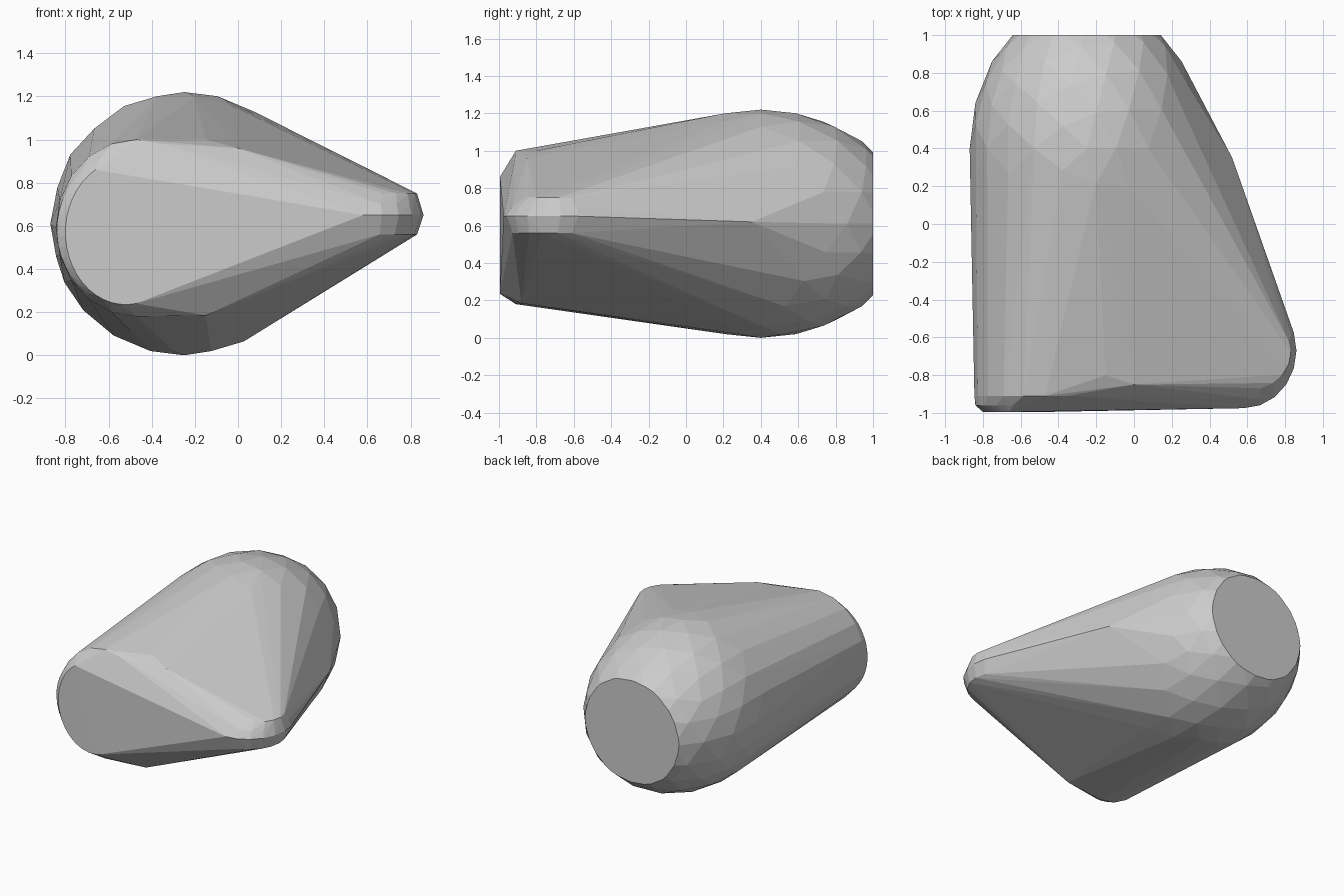
import bpy
import bmesh
from math import sin, cos, radians
from mathutils import Matrix, Vector

default = bpy.data.objects.get("Cube")
if default:
    bpy.data.objects.remove(default, do_unlink=True)

# Plain grey material
grey = bpy.data.materials.new("plain grey")
grey.use_nodes = True
colour = (0.6, 0.6, 0.6, 1)
grey.diffuse_color = colour
grey.node_tree.nodes["Principled BSDF"].inputs["Base Color"].default_value = colour

bm = bmesh.new()


def arc(centre, rx, ry, upright, start=0, end=360, steps=20):
    """Add the points of an elliptical arc, upright (xz) or lying (xy)."""
    for i in range(steps + 1):
        a = radians(start + (end - start) * i / steps)
        u, v = rx * cos(a), ry * sin(a)
        offset = Vector((u, 0, v)) if upright else Vector((u, v, 0))
        bm.verts.new(Vector(centre) + offset)


# Rounded back bulb, cut flat at its rear end
bulb = Matrix.Translation((-0.25, 0.4, 0.61)) @ Matrix.Diagonal((0.62, 0.785, 0.61, 1))
bmesh.ops.create_icosphere(bm, subdivisions=3, radius=1, matrix=bulb)
bmesh.ops.bisect_plane(bm, geom=bm.verts[:] + bm.edges[:] + bm.faces[:],
                       plane_co=(0, 1, 0), plane_no=(0, 1, 0), clear_outer=True)
bmesh.ops.delete(bm, geom=bm.faces[:], context='FACES_ONLY')
bmesh.ops.delete(bm, geom=bm.edges[:], context='EDGES_FACES') if not bm.verts else None

# Large rounded front end with a bevelled rim
arc((-0.47, -0.91, 0.59), 0.375, 0.41, True)
arc((-0.50, -0.96, 0.58), 0.34, 0.36, True, 115, 285)
arc((-0.52, -0.995, 0.57), 0.28, 0.335, True, 120, 280)

# Small rounded side corner
arc((0.60, -0.68, 0.75), 0.23, 0.20, False)
arc((0.58, -0.67, 0.70), 0.265, 0.27, False)
arc((0.58, -0.67, 0.65), 0.28, 0.305, False)
arc((0.58, -0.69, 0.56), 0.25, 0.25, False)

# Ridge corners between the ends
for point in ((0.52, 0.35, 0.62), (-0.15, -0.8, 1.0), (0, -0.85, 0.96), (-0.15, -0.88, 0.185)):
    bm.verts.new(point)

# Wrap all ends in one faceted skin
shell = bmesh.new()
for v in bm.verts:
    shell.verts.new(v.co)
bm.free()
bmesh.ops.remove_doubles(shell, verts=shell.verts[:], dist=0.002)
hull = bmesh.ops.convex_hull(shell, input=shell.verts[:])
loose = [v for v in shell.verts if not v.link_faces]
bmesh.ops.delete(shell, geom=loose, context='VERTS')
bmesh.ops.recalc_face_normals(shell, faces=shell.faces[:])

mesh = bpy.data.meshes.new("faceted_body")
shell.to_mesh(mesh)
shell.free()
mesh.materials.append(grey)
body = bpy.data.objects.new("faceted_body", mesh)
bpy.context.collection.objects.link(body)
